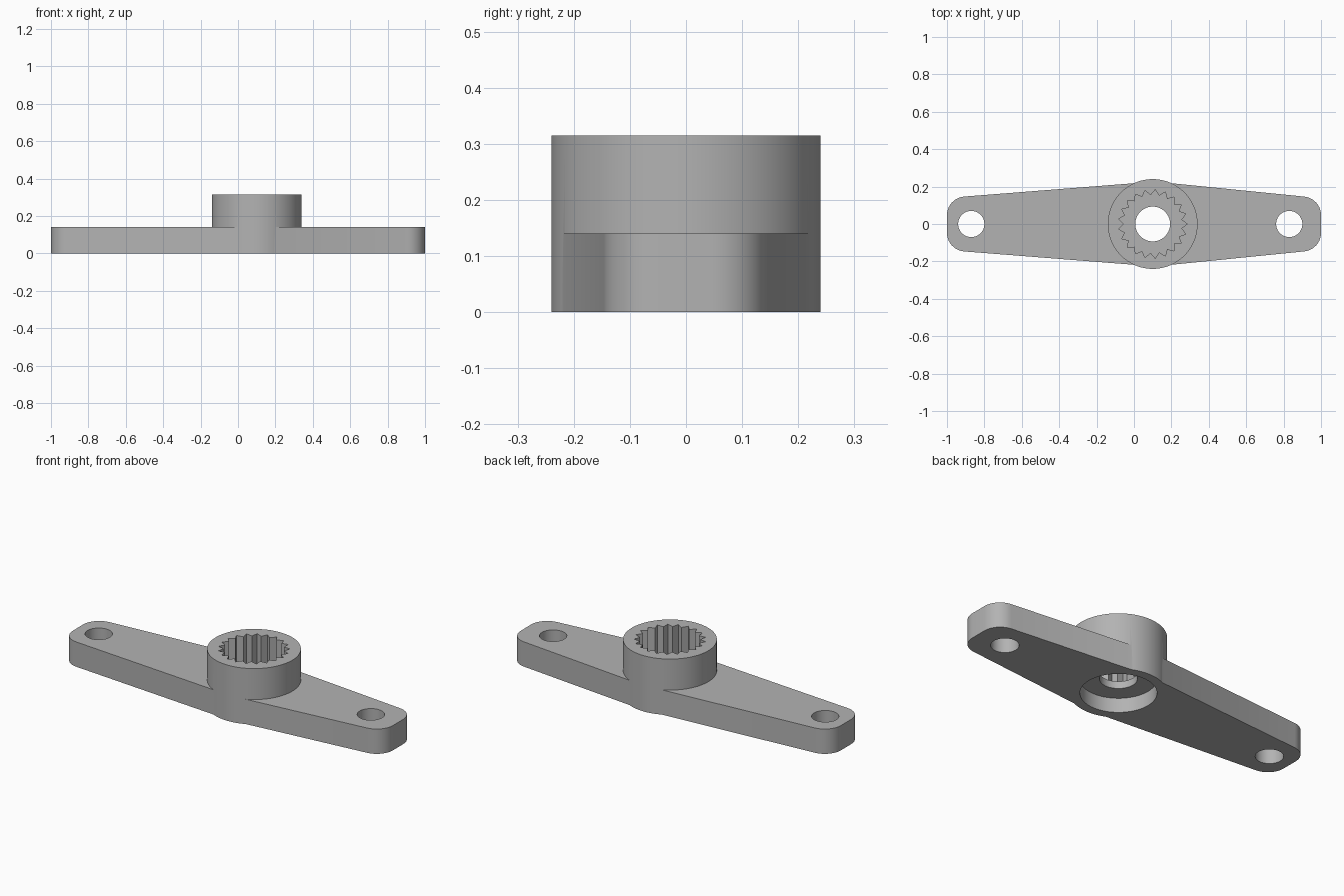
import bpy, bmesh
from math import cos, sin, pi, radians

if "Cube" in bpy.data.objects:
    bpy.data.objects.remove(bpy.data.objects["Cube"], do_unlink=True)

HUB_X, HUB_R, HUB_H, ARM_H = 0.10, 0.24, 0.315, 0.14

grey = bpy.data.materials.new("plain grey")
grey.use_nodes = True
colour = (0.45, 0.45, 0.45, 1)
grey.diffuse_color = colour
grey.node_tree.nodes["Principled BSDF"].inputs["Base Color"].default_value = colour


def prism(name, outline, z0, z1):
    """Extrude a counter-clockwise outline from z0 to z1."""
    bm = bmesh.new()
    low = [bm.verts.new((x, y, z0)) for x, y in outline]
    high = [bm.verts.new((x, y, z1)) for x, y in outline]
    bm.faces.new(low[::-1])
    bm.faces.new(high)
    n = len(outline)
    for i in range(n):
        j = (i + 1) % n
        bm.faces.new((low[i], low[j], high[j], high[i]))
    mesh = bpy.data.meshes.new(name)
    bm.to_mesh(mesh)
    bm.free()
    mesh.materials.append(grey)
    obj = bpy.data.objects.new(name, mesh)
    bpy.context.collection.objects.link(obj)
    return obj


def arc(cx, cy, r, start, end, steps):
    angles = [radians(start + (end - start) * i / steps) for i in range(steps + 1)]
    return [(cx + r * cos(a), cy + r * sin(a)) for a in angles]


def circle(cx, r, steps=64):
    return arc(cx, 0, r, 0, 360, steps)[:-1]


# Tapered arm with rounded ends, its back half mirrored to the front
back = arc(0.9, 0.047, 0.1, 0, 84, 10)
back += [(0.2, 0.218), (0.0, 0.218)]
back += arc(-0.9, 0.047, 0.1, 95, 180, 10)
arm = prism("horn_arm", back + [(x, -y) for x, y in reversed(back)], 0, ARM_H)

# Hub joined to the arm
hub = prism("hub", circle(HUB_X, HUB_R, 96), 0, HUB_H)

# Splined socket outline
TEETH = 21
spline = []
for i in range(TEETH * 2):
    r = 0.184 if i % 2 == 0 else 0.155
    a = pi * i / TEETH
    spline.append((HUB_X + r * cos(a), r * sin(a)))

# Cutters: end holes, screw hole, socket from above, recess from below
cutters = [
    prism("left_hole_cutter", circle(0.83, 0.07), -0.1, 0.3),
    prism("right_hole_cutter", circle(-0.87, 0.07), -0.1, 0.3),
    prism("screw_hole_cutter", circle(HUB_X, 0.093), -0.1, 0.5),
    prism("socket_cutter", spline, 0.12, 0.5),
    prism("recess_cutter", circle(HUB_X, 0.19), -0.1, 0.08),
]

for tool, operation in [(hub, "UNION")] + [(c, "DIFFERENCE") for c in cutters]:
    tool.hide_render = True
    mod = arm.modifiers.new(tool.name, "BOOLEAN")
    mod.object, mod.operation, mod.solver = tool, operation, "EXACT"

# Bake the result and drop the helpers
graph = bpy.context.evaluated_depsgraph_get()
baked = bpy.data.meshes.new_from_object(arm.evaluated_get(graph))
arm.modifiers.clear()
arm.data = baked
for tool in [hub] + cutters:
    bpy.data.objects.remove(tool, do_unlink=True)

bpy.ops.object.select_all(action="DESELECT")
arm.select_set(True)
bpy.context.view_layer.objects.active = arm
bpy.ops.object.shade_smooth_by_angle(angle=radians(30))
